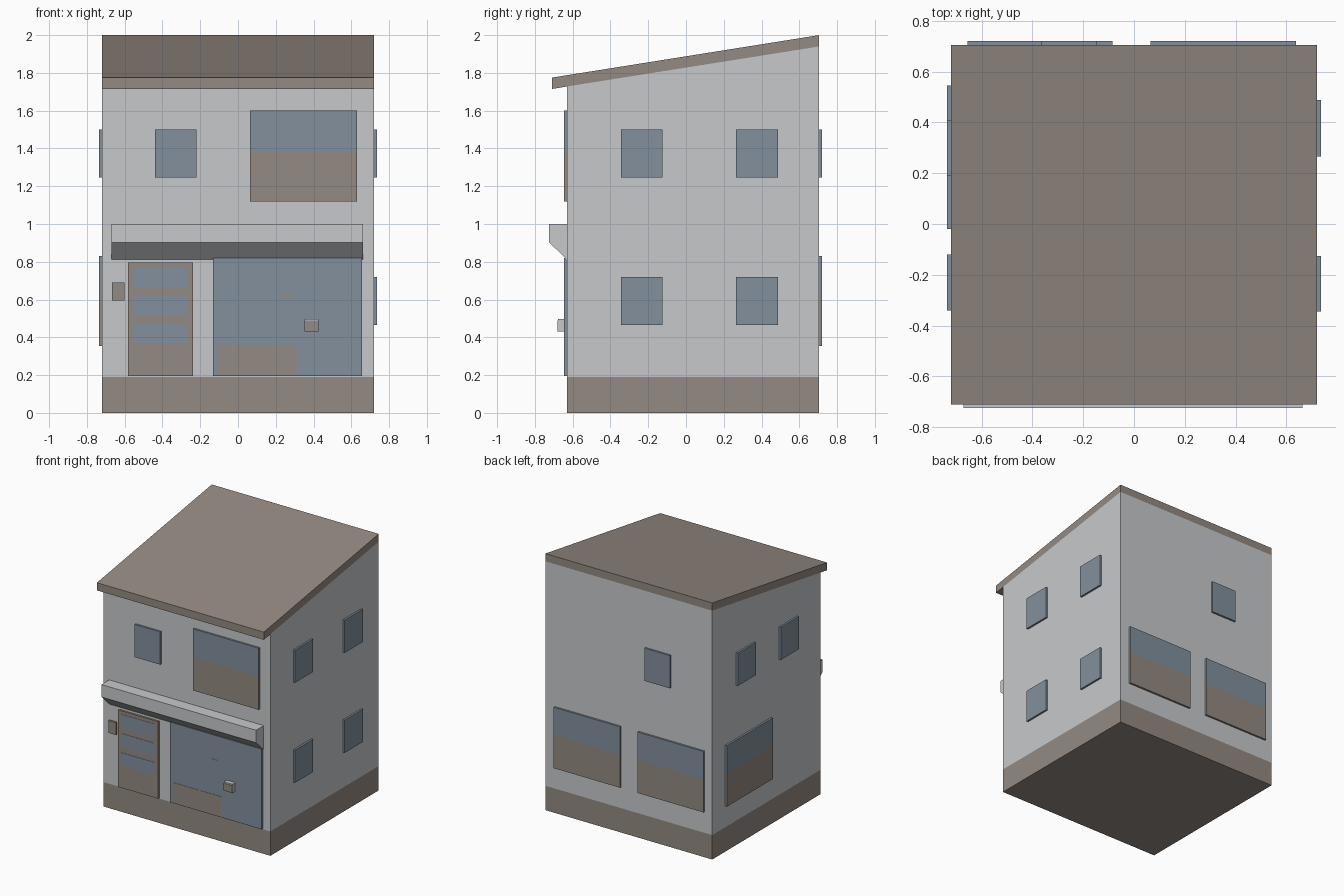
import bpy, bmesh
from mathutils import Vector

if "Cube" in bpy.data.objects:
    bpy.data.objects.remove(bpy.data.objects["Cube"])


def material(name, rgb):
    def lin(c):
        c /= 255
        return c / 12.92 if c <= 0.04045 else ((c + 0.055) / 1.055) ** 2.4
    m = bpy.data.materials.new(name)
    m.diffuse_color = (*[lin(c) for c in rgb], 1)
    m.use_nodes = True
    m.node_tree.nodes["Principled BSDF"].inputs["Base Color"].default_value = m.diffuse_color
    return m


WALL = material("light grey plaster", (198, 201, 203))
BROWN = material("warm brown", (148, 138, 130))
GLASS = material("blue grey glass", (130, 144, 157))


def prism(name, profile, x0, x1, mats, split=None):
    """Extrude a (y, z) profile along x; faces above split get the second colour."""
    bm = bmesh.new()
    face = bm.faces.new([bm.verts.new((x0, y, z)) for y, z in profile])
    ext = bmesh.ops.extrude_face_region(bm, geom=[face])
    bmesh.ops.translate(bm, vec=(x1 - x0, 0, 0),
                        verts=[v for v in ext["geom"] if isinstance(v, bmesh.types.BMVert)])
    if split is not None:
        bmesh.ops.bisect_plane(bm, geom=bm.verts[:] + bm.edges[:] + bm.faces[:],
                               plane_co=(0, 0, split), plane_no=(0, 0, 1))
        for f in bm.faces:
            f.material_index = int(f.calc_center_median().z > split)
    bmesh.ops.recalc_face_normals(bm, faces=bm.faces[:])
    me = bpy.data.meshes.new(name)
    bm.to_mesh(me)
    bm.free()
    for m in mats:
        me.materials.append(m)
    ob = bpy.data.objects.new(name, me)
    bpy.context.collection.objects.link(ob)
    return ob


def box(name, x, y, z, mats, split=None):
    return prism(name, [(y[0], z[0]), (y[1], z[0]), (y[1], z[1]), (y[0], z[1])],
                 x[0], x[1], mats, split)


X, YF, YB, T = 0.72, -0.63, 0.705, 0.015


def pane(name, side, u, z, mats=(GLASS,), split=None, t=T):
    """Plate standing proud of one wall; u is the range along that wall."""
    if side == "front":
        return box(name, u, (YF - t, YF + 0.005), z, mats, split)
    if side == "back":
        return box(name, u, (YB - 0.005, YB + t), z, mats, split)
    s = 1 if side == "right" else -1
    return box(name, sorted((s * (X - 0.005), s * (X + t))), u, z, mats, split)


# House body with brown plinth, and sloping roof slab
prism("house_body", [(YF, 0), (YB, 0), (YB, 1.94), (YF, 1.728)], -X, X, (BROWN, WALL), 0.19)
prism("roof", [(-0.71, 1.715), (YB, 1.94), (YB, 2.0), (-0.71, 1.775)], -X, X, (BROWN,))

# Small windows
LOW, HIGH = (0.465, 0.72), (1.245, 1.50)
for side, u, z in [("front", (-0.44, -0.22), HIGH), ("back", (-0.365, -0.145), HIGH),
                   ("left", (0.19, 0.41), HIGH), ("left", (-0.34, -0.12), HIGH)]:
    pane("small_window_" + side, side, u, z)
for u in [(-0.345, -0.125), (0.265, 0.488)]:
    for z in (LOW, HIGH):
        pane("small_window_right", "right", u, z)

# Large windows, brown lower half
for side, u, z in [("front", (0.063, 0.63), (1.12, 1.60)), ("back", (-0.655, -0.085), (0.355, 0.83)),
                   ("back", (0.065, 0.638), (0.355, 0.83)), ("left", (-0.02, 0.545), (0.355, 0.83))]:
    pane("large_window_" + side, side, u, z, (BROWN, GLASS), z[0] + 0.545 * (z[1] - z[0]))

# Door with three glass panels
pane("door", "front", (-0.582, -0.237), (0.195, 0.795), (BROWN,))
for z in [(0.37, 0.47), (0.515, 0.62), (0.663, 0.77)]:
    pane("door_panel", "front", (-0.554, -0.268), z, (GLASS,), t=T + 0.002)

# Shop window with low display, small tag and a box mounted on it
pane("shop_window", "front", (-0.133, 0.656), (0.195, 0.82))
pane("shop_display", "front", (-0.108, 0.31), (0.198, 0.357), (BROWN,), t=T + 0.002)
pane("shop_tag", "front", (0.23, 0.28), (0.615, 0.632), (BROWN,), t=T + 0.002)
box("wall_box", (0.353, 0.427), (-0.678, YF), (0.43, 0.498), (WALL,))
box("wall_box_front", (0.353, 0.427), (-0.681, -0.677), (0.43, 0.488), (BROWN,))

# Letter plate beside the door
pane("letter_plate", "front", (-0.667, -0.602), (0.594, 0.69), (BROWN,))

# Awning box with slanted underside
prism("awning", [(YF + 0.005, 1.0), (-0.725, 1.0), (-0.725, 0.903), (YF, 0.812), (YF + 0.005, 0.812)],
      -0.67, 0.663, (WALL,))
